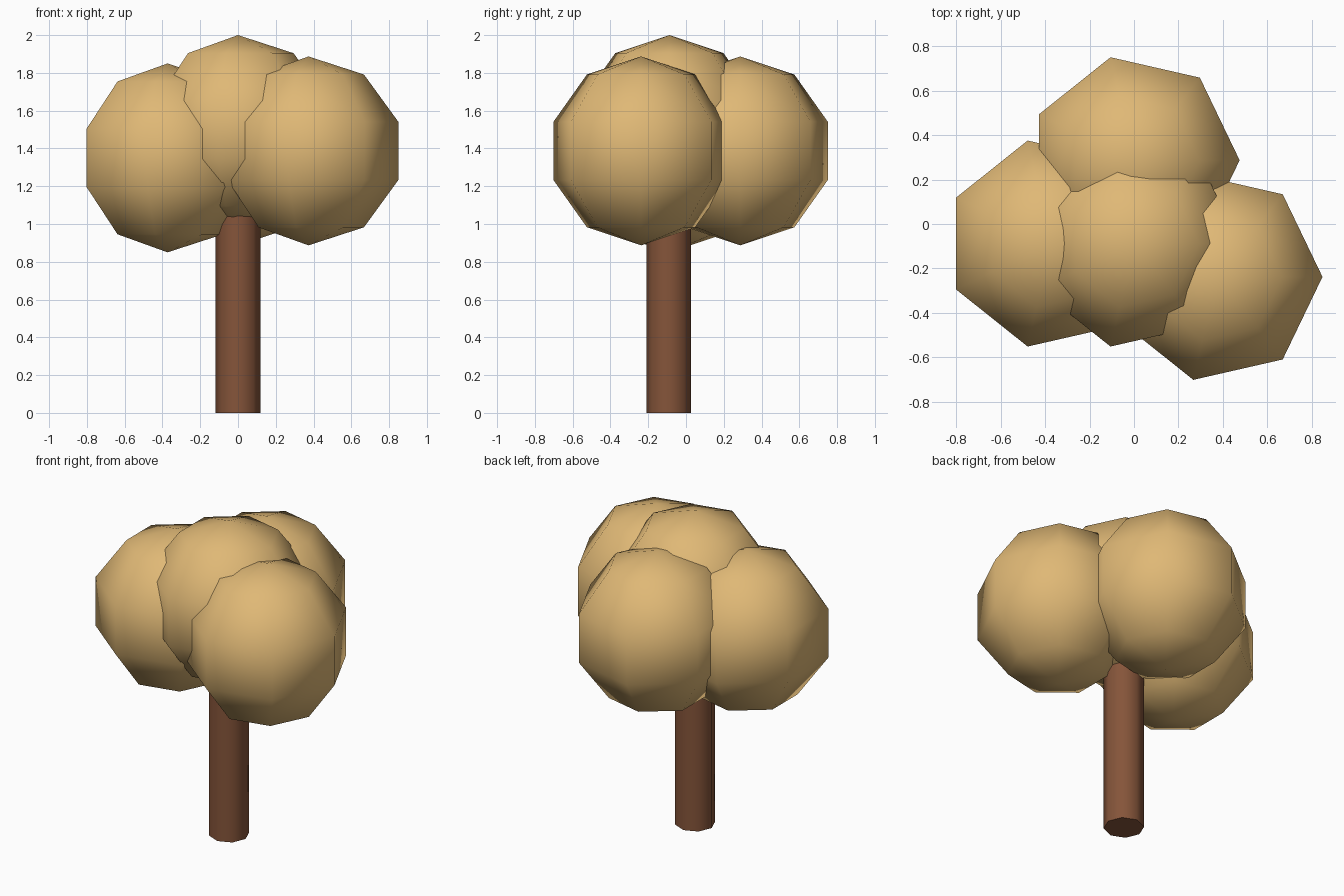
import bpy
import math

if "Cube" in bpy.data.objects:
    bpy.data.objects.remove(bpy.data.objects["Cube"])


def make_material(name, color):
    mat = bpy.data.materials.new(name)
    mat.diffuse_color = (*color, 1.0)
    mat.use_nodes = True
    mat.node_tree.nodes["Principled BSDF"].inputs["Base Color"].default_value = mat.diffuse_color
    return mat


def finish(name, mat):
    obj = bpy.context.object
    obj.name = name
    obj.data.materials.append(mat)
    bpy.ops.object.shade_smooth_by_angle(angle=math.radians(65))
    return obj


foliage = make_material("tan foliage", (0.74, 0.48, 0.18))
bark = make_material("brown bark", (0.235, 0.09, 0.042))

# Trunk: octagonal post ending inside the crown
TRUNK_TOP = 1.2
bpy.ops.mesh.primitive_cylinder_add(vertices=8, radius=0.118, depth=TRUNK_TOP,
                                    location=(0, -0.0915, TRUNK_TOP / 2))
finish("trunk", bark)

# Crown: four overlapping seven-sided balls, each with a corner facing front
crown = {
    "crown_centre": (0.0, -0.088, 1.5),
    "crown_left": (-0.373, -0.088, 1.35),
    "crown_right": (0.373, -0.238, 1.387),
    "crown_back": (0.0, 0.287, 1.387),
}
for name, centre in crown.items():
    bpy.ops.mesh.primitive_uv_sphere_add(segments=7, ring_count=5, radius=0.5,
                                         location=centre,
                                         rotation=(0, 0, -math.pi / 2))
    finish(name, foliage)
